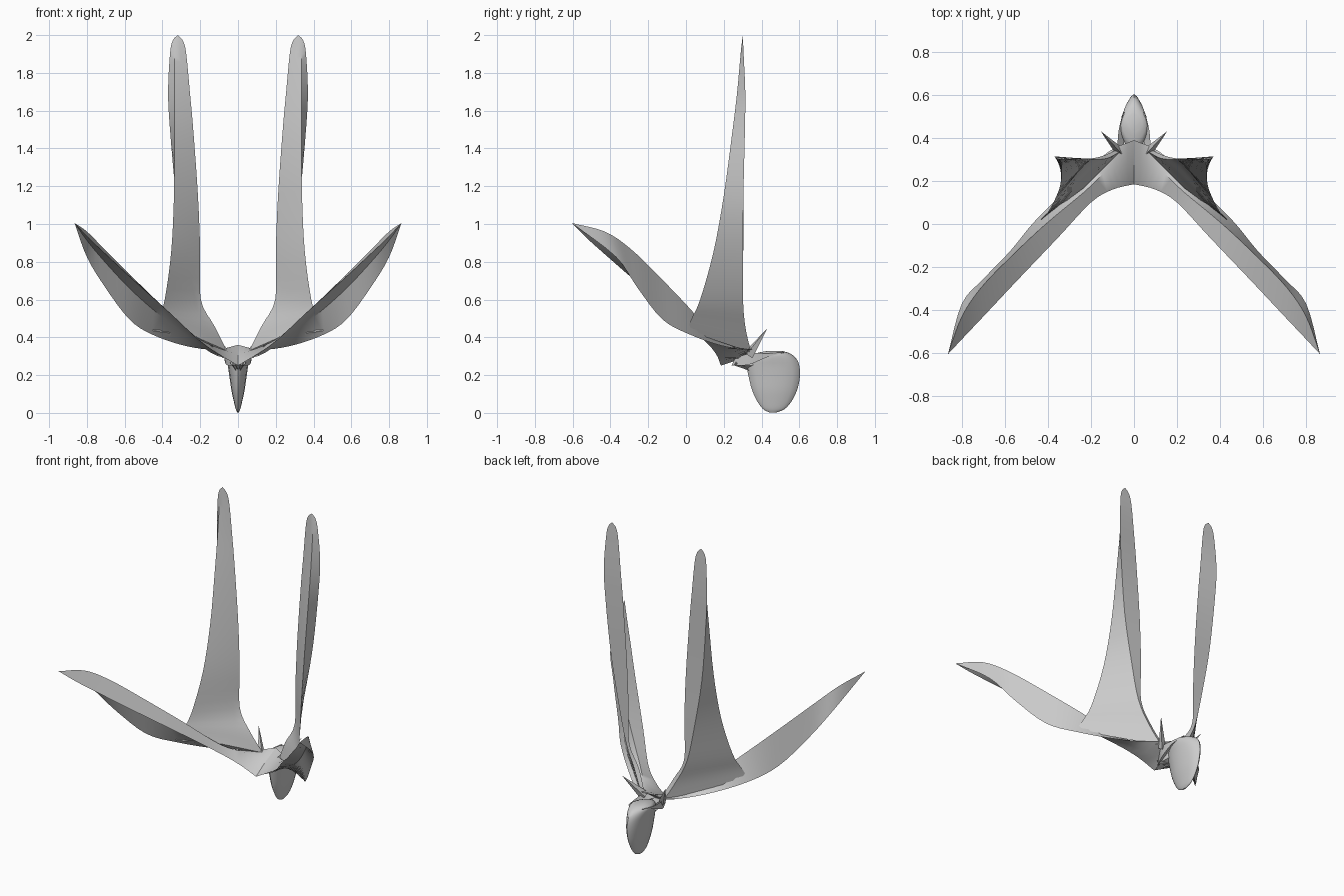
import bpy, bmesh, math
from mathutils import Vector

if "Cube" in bpy.data.objects:
    bpy.data.objects.remove(bpy.data.objects["Cube"])

grey = bpy.data.materials.new("plain grey")
grey.diffuse_color = (0.6, 0.6, 0.6, 1)
grey.use_nodes = True
grey.node_tree.nodes["Principled BSDF"].inputs["Base Color"].default_value = grey.diffuse_color


def finish(bm, name, mirror=True, angle=35):
    """Turn a bmesh into a smooth-shaded, optionally mirrored object."""
    bmesh.ops.remove_doubles(bm, verts=bm.verts, dist=0.0004)
    bmesh.ops.recalc_face_normals(bm, faces=bm.faces)
    me = bpy.data.meshes.new(name)
    bm.to_mesh(me)
    bm.free()
    ob = bpy.data.objects.new(name, me)
    bpy.context.collection.objects.link(ob)
    me.materials.append(grey)
    bpy.ops.object.select_all(action='DESELECT')
    ob.select_set(True)
    bpy.context.view_layer.objects.active = ob
    bpy.ops.object.shade_smooth_by_angle(angle=math.radians(angle))
    if mirror:
        ob.modifiers.new("mirror", 'MIRROR')
    return ob


def spline(pts, steps):
    """Smooth curve through the given points."""
    p = [Vector(q) for q in pts]
    p = [p[0] * 2 - p[1]] + p + [p[-1] * 2 - p[-2]]
    out = []
    for i in range(1, len(p) - 2):
        a, b, c, d = p[i - 1:i + 3]
        for k in range(steps):
            t = k / steps
            out.append(0.5 * (2 * b + (c - a) * t + (2 * a - 5 * b + 4 * c - d) * t * t
                              + (3 * b - a - 3 * c + d) * t ** 3))
    return out + [p[-2]]


def loft(rails, name, steps=4, **kw):
    """Skin a closed tube whose section corners follow the rails."""
    bm = bmesh.new()
    rows = [[bm.verts.new(v) for v in r] for r in zip(*[spline(r, steps) for r in rails])]
    n = len(rails)
    for a, b in zip(rows, rows[1:]):
        for i in range(n):
            j = (i + 1) % n
            bm.faces.new((a[i], a[j], b[j], b[i]))
    bm.faces.new(rows[0])
    bm.faces.new(rows[-1])
    return finish(bm, name, **kw)


def between(a, b, c, f):
    """Midpoints of rails a and b, drawn toward rail c by f."""
    return [((Vector(p) + Vector(q)) / 2).lerp(Vector(r), f) for p, q, r in zip(a, b, c)]


# Swept front wings: inner edge, top ridge, outer edge and hollow underside
tip = (.865, -.605, 1.005)
inner = [(0, .185, .25), (.1, .16, .31), (.2, .1, .38), (.35, -.06, .52),
         (.55, -.27, .70), (.7, -.43, .84), (.79, -.525, .925), tip]
ridge = [(0, .28, .31), (.12, .25, .35), (.23, .15, .41), (.41, 0, .575),
         (.57, -.15, .73), (.71, -.295, .87), (.80, -.43, .96), tip]
outer = [(0, .39, .36), (.12, .335, .335), (.28, .19, .355), (.455, .02, .415),
         (.575, -.125, .495), (.70, -.255, .66), (.80, -.37, .825), tip]
hollow = between(inner, outer, ridge, .4)
hollow[0] = Vector((0, .29, .285))
hollow[1] -= Vector((0, 0, .03))
loft([inner, ridge, outer, hollow], "front_wing", angle=50)

# Tall upright blades: inner back edge, outer back edge, front edge, front face
top = (.32, .30, 2.0)
blade_back = [top, (.291, .30, 1.97), (.274, .303, 1.9), (.255, .305, 1.7), (.237, .305, 1.5),
              (.212, .305, 1.15), (.2, .303, .85), (.197, .3, .6), (.125, .305, .46),
              (.06, .34, .33)]
blade_side = [top, (.346, .302, 1.97), (.360, .305, 1.9), (.370, .314, 1.7), (.360, .312, 1.5),
              (.327, .304, 1.15), (.275, .302, .85), (.22, .302, .6), (.15, .315, .45),
              (.08, .345, .32)]
blade_front = [top, (.330, .297, 1.97), (.335, .289, 1.9), (.336, .271, 1.7), (.337, .247, 1.5),
               (.339, .20, 1.15), (.354, .145, .85), (.388, .075, .6), (.42, .03, .5),
               (.452, .005, .435)]
blade_face = between(blade_back, blade_front, blade_side, 0)
# near the wing the front face folds back along an inner crease
blade_face[-3:] = [(.225, .275, .6), (.205, .24, .47), (.23, .17, .405)]
loft([blade_back, blade_side, blade_front, blade_face], "upright_blade", angle=48)

# Rounded tail fin: lens sections stacked in height (z, front y, back y, half width)
sections = [(.003, .44, .48, .004), (.02, .408, .522, .012), (.06, .378, .558, .022),
            (.12, .35, .588, .035), (.19, .332, .603, .045), (.25, .322, .60, .054),
            (.29, .33, .582, .062), (.315, .37, .55, .062), (.328, .43, .51, .04)]
rails = []
for k in range(16):
    a = 2 * math.pi * k / 16
    rails.append([(w * math.sin(a) * abs(math.sin(a)) ** .3,
                   (y0 + y1) / 2 - (y1 - y0) / 2 * math.cos(a), z)
                  for z, y0, y1, w in sections])
loft(rails, "tail_fin", steps=3, mirror=False, angle=50)


def spike(name, base, point, width, thick):
    """Four-sided thorn from base to point."""
    bm = bmesh.new()
    b, p = Vector(base), Vector(point)
    u = (p - b).cross(Vector((0, 0, 1))).normalized()
    v = (p - b).cross(u).normalized()
    ring = [bm.verts.new(b + o) for o in (u * width, v * thick, -u * width, -v * thick)]
    apex = bm.verts.new(p)
    for i in range(4):
        bm.faces.new((ring[i], ring[(i + 1) % 4], apex))
    bm.faces.new(ring)
    return finish(bm, name)


# Small thorns behind and below the wing root
spike("back_thorn", (.065, .335, .31), (.155, .432, .45), .022, .03)
spike("lower_thorn", (.025, .26, .265), (.01, .34, .222), .018, .015)

# Flat straps from the wing root, clasping the tail fin
strap_a = [(.02, .24, .25), (.062, .33, .255), (.07, .43, .295), (.05, .52, .32)]
strap_b = [(.03, .26, .29), (.072, .34, .315), (.072, .43, .315), (.05, .52, .322)]
strap_c = [(.0, .27, .27), (.04, .35, .28), (.05, .43, .30), (.045, .52, .318)]
loft([strap_a, strap_b, strap_c], "tail_strap")

# Faceted knuckle joining the wings and tail
bm = bmesh.new()
bmesh.ops.create_icosphere(bm, subdivisions=1, radius=1)
for v in bm.verts:
    v.co = Vector((v.co.x * .04, .325 + v.co.y * .07, .27 + v.co.z * .04))
finish(bm, "centre_knuckle", mirror=False)
